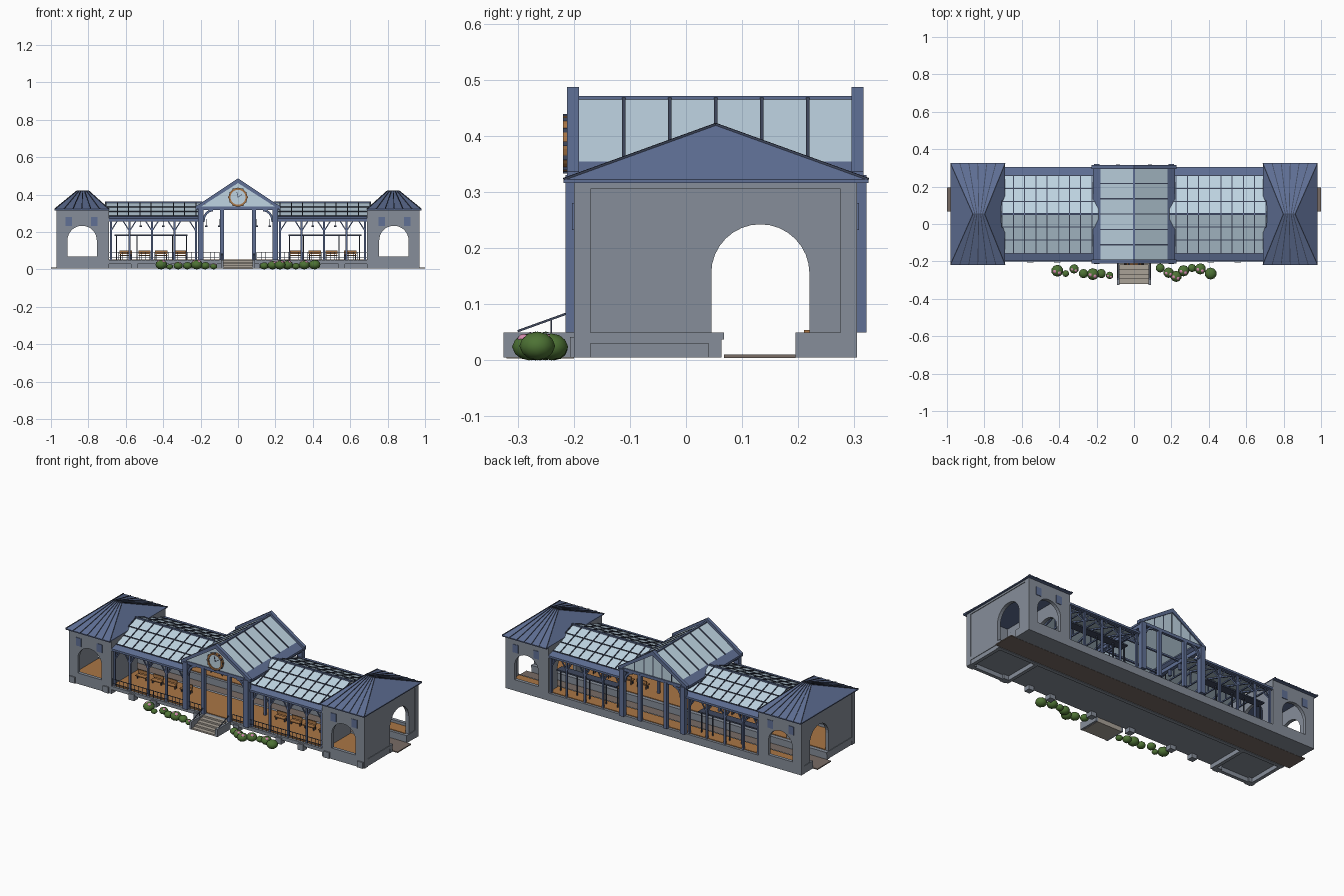
import bpy, bmesh, math
from mathutils import Vector

if "Cube" in bpy.data.objects:
    bpy.data.objects.remove(bpy.data.objects["Cube"])

COLOURS = {
    "wall_grey": (.24, .27, .32), "slate_blue": (.115, .16, .30),
    "glass_pale": (.52, .66, .76), "dark_metal": (.05, .065, .11),
    "wood_orange": (.40, .18, .06), "step_stone": (.40, .36, .31),
    "track_brown": (.19, .15, .13), "leaf_green": (.075, .17, .035),
    "blossom_pink": (.65, .26, .42),
}
MATS = {}
for n, c in COLOURS.items():
    MATS[n] = bpy.data.materials.new(n)
    MATS[n].diffuse_color = (*c, 1)
WALL, SLATE, GLASS, METAL, WOOD, STONE, TRACK, LEAF, PINK = COLOURS
parts = {}


def part(name, mat):
    return parts.setdefault(name, (bmesh.new(), mat))[0]


def prism(name, mat, pts, shift):
    """Polygon extruded along a shift vector."""
    bm = part(name, mat)
    a = [bm.verts.new(p) for p in pts]
    b = [bm.verts.new(Vector(p) + Vector(shift)) for p in pts]
    bm.faces.new(a)
    bm.faces.new(b[::-1])
    for i in range(len(a)):
        j = (i + 1) % len(a)
        bm.faces.new((a[j], a[i], b[i], b[j]))


def box(name, mat, x0, x1, y0, y1, z0, z1):
    prism(name, mat, [(x0, y0, z0), (x1, y0, z0), (x1, y1, z0), (x0, y1, z0)], (0, 0, z1 - z0))


def post(name, mat, x, y, z0, z1, w):
    box(name, mat, x - w / 2, x + w / 2, y - w / 2, y + w / 2, z0, z1)


def beam(name, mat, p, q, w):
    p, q = Vector(p), Vector(q)
    d = (q - p).normalized()
    u = d.cross(Vector((0, 0, 1)) if abs(d.z) < .95 else Vector((1, 0, 0))).normalized() * w / 2
    v = d.cross(u).normalized() * w / 2
    prism(name, mat, [p + u + v, p - u + v, p - u - v, p + u - v], q - p)


def ball(name, mat, loc, r, squash=1):
    bm = part(name, mat)
    res = bmesh.ops.create_icosphere(bm, subdivisions=2, radius=r)
    for v in res["verts"]:
        v.co.z *= squash
        v.co += Vector(loc)


def arch_wall(name, along_x, lo, hi, a0, a1, spring, pos, thick):
    """Wall with an arched doorway; lo..hi runs along x or y."""
    c, r = (a0 + a1) / 2, (a1 - a0) / 2
    prof = [(lo, .005), (a0, .005)]
    prof += [(c - r * math.cos(math.pi * i / 16), spring + r * math.sin(math.pi * i / 16)) for i in range(17)]
    prof += [(a1, .005), (hi, .005), (hi, .32), (lo, .32)]
    if along_x:
        prism(name, WALL, [(u, pos, z) for u, z in prof], (0, thick, 0))
    else:
        prism(name, WALL, [(pos, u, z) for u, z in prof], (thick, 0, 0))


MID = .053

# Platforms, sunken track bed and footings
box("front_platform", WALL, -.97, .97, -.2, .045, .03, .05)
box("platform_lip", WALL, -.97, .97, .045, .068, .037, .05)
box("pit_wall", WALL, -.97, .97, .04, .063, .005, .04)
box("back_platform", WALL, -.97, .97, .195, .305, .005, .05)
box("track_bed", TRACK, -1, 1, .068, .195, .004, .01)
box("front_floor", WOOD, -.95, .95, -.185, .045, .05, .054)
box("back_floor", WOOD, -.95, .95, .21, .29, .05, .054)
for x in (.945, .725, .555, .41, .13):
    for s in (-1, 1):
        box("footing", WALL, s * x - .018, s * x + .018, -.207, -.17, .005, .042)

# Entrance steps with cheek walls and handrails
for i in range(5):
    box("entrance_steps", STONE, -.08, .08, -.32 + i * .025, -.2, .003, .012 + i * .0095)
for s in (-1, 1):
    box("step_cheek", WALL, s * .085 - .007, s * .085 + .007, -.325, -.2, .005, .05)
    beam("step_handrail", METAL, (s * .085, -.3, .052), (s * .085, -.2, .088), .004)
    post("step_handrail", METAL, s * .085, -.24, .05, .073, .003)

for s in (-1, 1):
    # End pavilion walls, trim and windows
    lo, hi = sorted((s * .69, s * .967))
    a0, a1 = sorted((s * .755, s * .912))
    for y, face in ((-.2, -1), (.285, 1)):
        arch_wall("pavilion_wall", True, lo, hi, a0, a1, .155, y, .02)
        box("arch_sill", WALL, a0, a1, y, y + .02, .005, .07)
        yy = -.2 if face < 0 else .305
        for x in (.905, .768):
            box("pavilion_window", SLATE, s * x - .018, s * x + .018, yy - .003, yy + .003, .232, .28)
    arch_wall("pavilion_wall", False, -.18, .285, .045, .22, .155, s * .967, -s * .02)
    arch_wall("pavilion_wall", False, -.18, .285, .045, .22, .155, s * .69, s * .02)
    for y0, y1, z0 in ((-.2, -.17, .005), (.275, .305, .005), (-.17, .275, .305)):
        box("corner_trim", WALL, s * .965, s * .971, y0, y1, z0, .32)
    # Hipped pavilion roof with raised seams
    ea, eb = sorted((s * .69, s * .98))
    ra, rb = sorted((s * .80, s * .86))
    box("pavilion_eave", SLATE, ea, eb, -.218, .325, .316, .322)
    bm = part("pavilion_roof", SLATE)
    v = [bm.verts.new(p) for p in ((ea, -.218, .322), (eb, -.218, .322), (eb, .325, .322),
                                   (ea, .325, .322), (ra, MID, .42), (rb, MID, .42))]
    for f in ((0, 1, 5, 4), (1, 2, 5), (2, 3, 4, 5), (3, 0, 4), (3, 2, 1, 0)):
        bm.faces.new([v[i] for i in f])
    for ye in (-.218, .325):
        for i in range(7):
            t = i / 6
            beam("roof_seam", SLATE if 0 < i < 6 else METAL, (ea + (eb - ea) * t, ye, .323),
                 (ra + (rb - ra) * t, MID, .421), .004)
    beam("roof_cap", METAL, (ra, MID, .42), (rb, MID, .42), .006)

    # Glazed wing roof: glass, solid eave strips and glazing bars
    w0, w1 = s * .19, s * .71
    for d, half in ((-1, .21), (1, .207)):
        yg, ye = MID + d * half, MID + d * .252
        prism("wing_glass", GLASS, [(w0, MID, .356), (w1, MID, .356), (w1, yg, .284), (w0, yg, .284)], (0, 0, -.004))
        prism("wing_eave", SLATE, [(w0, yg, .284), (s * .69, yg, .284), (s * .69, ye, .272), (w0, ye, .272)], (0, 0, -.012))
        for i in range(9):
            x = s * (.225 + i * .06)
            beam("wing_bar", METAL, (x, MID, .358), (x, yg, .286), .005)
        for t in (.33, .66, 1):
            y, z = MID + (yg - MID) * t, .357 - .072 * t
            beam("wing_bar", METAL, (w0, y, z), (w1, y, z), .005)
        # Wing columns, braces and roof ties
        yc = MID + d * .237
        beam("wing_beam", SLATE, (w0, yc, .265), (s * .69, yc, .265), .016)
        for x in (.225, .34, .46, .58, .68):
            post("wing_column", SLATE, s * x, yc, .05, .265, .011)
            for k in (-1, 1):
                if .2 < x + k * .035 < .69:
                    beam("wing_brace", SLATE, (s * x, yc, .205), (s * (x + k * .035), yc, .26), .006)
            beam("wing_brace", SLATE, (s * x, yc, .205), (s * x, yc - d * .05, .265), .006)
            beam("wing_rafter", SLATE, (s * x, yc, .268), (s * x, MID, .348), .008)
    for x in (.225, .34, .46, .58, .68):
        beam("wing_tie", SLATE, (s * x, MID - .235, .268), (s * x, MID + .235, .268), .007)
        post("wing_king_post", SLATE, s * x, MID, .268, .35, .006)
    beam("wing_ridge", SLATE, (w0, MID, .357), (w1, MID, .357), .01)

    # Front railing
    r0, r1 = sorted((s * .1, s * .69))
    for z in (.066, .092):
        beam("railing", METAL, (r0, -.193, z), (r1, -.193, z), .003)
    for i in range(25):
        post("railing", METAL, r0 + (r1 - r0) * i / 24, -.193, .05, .092, .002)

    # Waiting shelter, benches and hanging lamps
    h0, h1 = sorted((s * .27, s * .66))
    box("shelter_roof", METAL, h0, h1, .222, .272, .178, .186)
    for x in (.275, .35, .46, .54, .65):
        post("shelter_post", METAL, s * x, .247, .05, .18, .006)
    for x in (.31, .41, .5, .6):
        b = s * x
        box("bench", WOOD, b - .033, b + .033, -.06, -.03, .073, .078)
        box("bench", WOOD, b - .033, b + .033, -.032, -.027, .083, .102)
        for k in (-.028, .028):
            post("bench_leg", METAL, b + k, -.045, .05, .074, .005)
            post("bench_leg", METAL, b + k, -.029, .05, .1, .004)
    for x in (.1, .17, .4, .52):
        post("lamp", METAL, s * x, MID, .235, .27, .002)
        post("lamp", METAL, s * x, MID, .226, .236, .014)

    # Central hall roof slope: glass above a solid eave
    def rz(x):
        return .468 - x * .64
    prism("hall_glass", GLASS, [(0, -.2, rz(0)), (0, .305, rz(0)), (s * .178, .305, rz(.178)), (s * .178, -.2, rz(.178))], (0, 0, -.005))
    prism("hall_eave", SLATE, [(s * .178, -.2, rz(.178)), (s * .178, .305, rz(.178)), (s * .22, .305, rz(.22)), (s * .22, -.2, rz(.22))], (0, 0, -.012))
    for i in range(5):
        y = -.111 + i * .082
        beam("hall_bar", METAL, (0, y, rz(0)), (s * .18, y, rz(.18)), .007)
    beam("hall_side_beam", SLATE, (s * .2, -.2, .315), (s * .2, .305, .315), .022)
    # Gable frames, columns and curved braces at both ends
    for y in (-.212, .295):
        prism("gable_frame", SLATE, [(0, y, .487), (s * .226, y, .337), (s * .226, y, .318), (0, y, .462)], (0, .021, 0))
        yc = y + .012
        post("hall_column", SLATE, s * .2, yc, .05, .33, .03)
        post("hall_inner_column", SLATE, s * .085, yc, .05, .325, .02)
        pts = [(.185 - .05 * (1 - math.cos(a)), .255 + .062 * math.sin(a)) for a in (0, .4, .8, 1.2, 1.57)]
        for (xa, za), (xb, zb) in zip(pts, pts[1:]):
            beam("hall_brace", SLATE, (s * xa, yc, za), (s * xb, yc, zb), .012)
        for x in (.06, .12):
            post("gable_bar", METAL, s * x, yc, .33, rz(x), .006)
    for y in (-.03, .053, .135):
        post("hall_column", SLATE, s * .2, y, .05 if y < .04 else .27, .32, .014)

# Central gables, tie beams and ridge
for y in (-.212, .295):
    box("gable_tie", SLATE, -.21, .21, y + .003, y + .02, .318, .336)
    prism("gable_glass", GLASS, [(-.2, y + .008, .334), (.2, y + .008, .334), (0, y + .008, .465)], (0, .006, 0))
    post("gable_bar", METAL, 0, y + .012, .33, .465, .006)
for y in (-.03, .135):
    beam("hall_tie", SLATE, (-.2, y, .322), (.2, y, .322), .01)
beam("hall_ridge", SLATE, (0, -.2, .466), (0, .305, .466), .011)

# Clock with wooden rim
def disc(y0, y1, r, ri=0):
    ring = [(math.cos(math.tau * i / 32), math.sin(math.tau * i / 32)) for i in range(32)]
    if not ri:
        prism("clock_face", GLASS, [(r * c, y0, .386 + r * q) for c, q in ring], (0, y1 - y0, 0))
        return
    for i in range(32):
        (c, q), (c2, q2) = ring[i], ring[(i + 1) % 32]
        prism("clock_rim", WOOD, [(r * c, y0, .386 + r * q), (r * c2, y0, .386 + r * q2),
                                  (ri * c2, y0, .386 + ri * q2), (ri * c, y0, .386 + ri * q)], (0, y1 - y0, 0))


disc(-.213, -.204, .043)
disc(-.219, -.204, .05, .04)
for i in range(12):
    a = math.tau * i / 12
    post("clock_stud", METAL, .049 * math.cos(a), -.215, .382 + .049 * math.sin(a), .39 + .049 * math.sin(a), .008)
for x, z in ((.02, .4), (-.006, .414)):
    beam("clock_hand", METAL, (0, -.214, .386), (x, -.214, z), .003)

# Flowering bushes
BUSHES = [(-.41, -.25, .032), (-.365, -.265, .018), (-.32, -.24, .025), (-.27, -.265, .025),
          (-.22, -.268, .032), (-.175, -.265, .025), (-.13, -.275, .02), (.14, -.235, .024),
          (.185, -.26, .028), (.225, -.28, .03), (.265, -.25, .03), (.31, -.235, .022),
          (.355, -.24, .03), (.41, -.265, .032)]
for i, (x, y, r) in enumerate(BUSHES):
    ball("bush", LEAF, (x, y, r * .8), r, .8)
    if i % 2 == 0 or i == 9:
        for dx, dy in ((.3, -.3), (-.35, -.1)):
            ball("blossom", PINK, (x + dx * r, y + dy * r, r * 1.27), r * .38, .8)

# Turn the gathered meshes into objects
for name, (bm, mat) in parts.items():
    bmesh.ops.recalc_face_normals(bm, faces=bm.faces[:])
    if mat in (LEAF, PINK):
        for f in bm.faces:
            f.smooth = True
    me = bpy.data.meshes.new(name)
    bm.to_mesh(me)
    bm.free()
    me.materials.append(MATS[mat])
    bpy.context.collection.objects.link(bpy.data.objects.new(name, me))

for m in bpy.data.materials:
    if m.users and not m.is_grease_pencil:
        m.use_nodes = True
        m.node_tree.nodes["Principled BSDF"].inputs["Base Color"].default_value = m.diffuse_color
